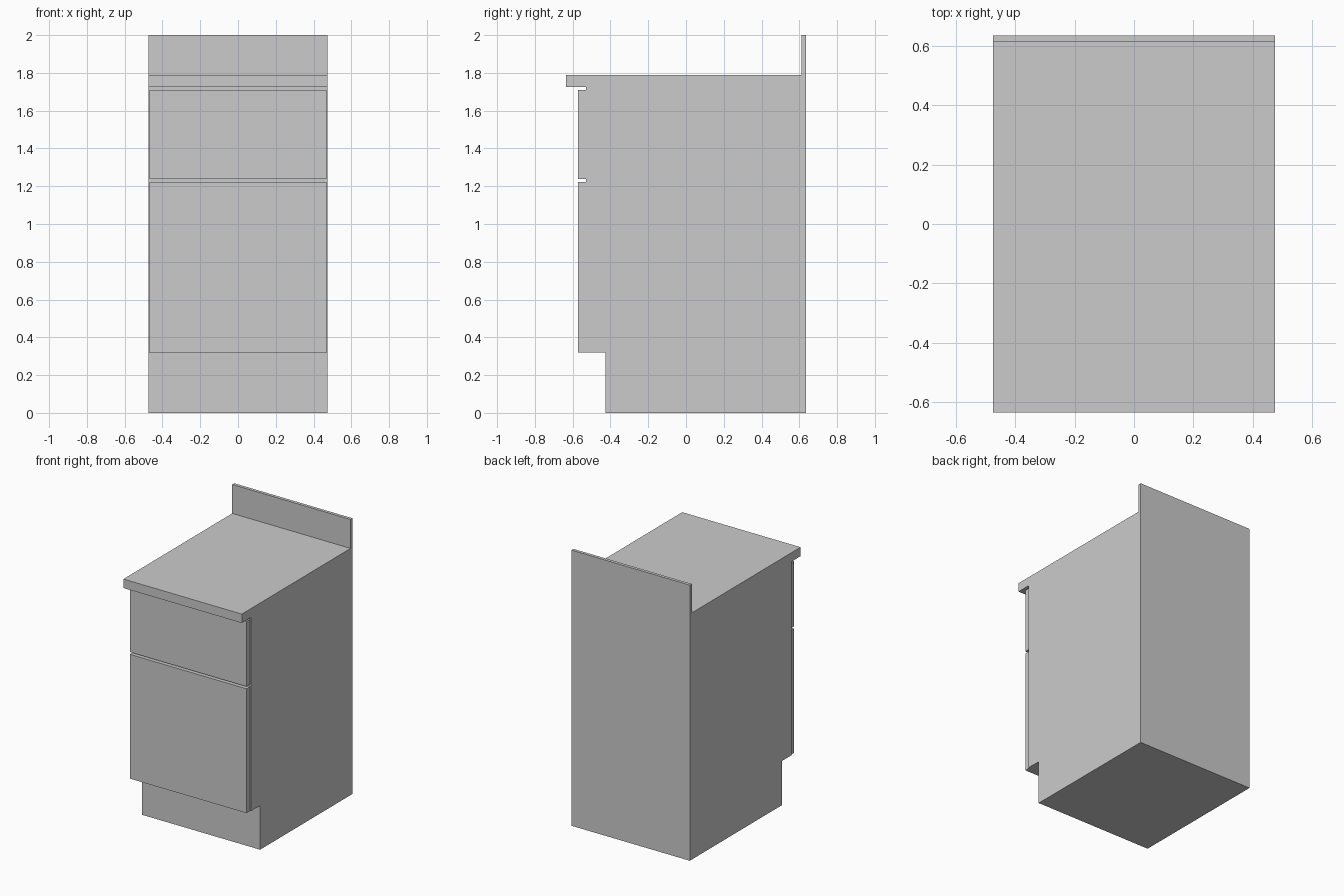
import bpy
import bmesh

if "Cube" in bpy.data.objects:
    bpy.data.objects.remove(bpy.data.objects["Cube"])


def extrude_profile(name, profile, half_width):
    """Extrude a closed (y, z) side profile symmetrically along x."""
    bm = bmesh.new()
    face = bm.faces.new([bm.verts.new((-half_width, y, z)) for y, z in profile])
    ext = bmesh.ops.extrude_face_region(bm, geom=[face])
    verts = [g for g in ext["geom"] if isinstance(g, bmesh.types.BMVert)]
    bmesh.ops.translate(bm, verts=verts, vec=(2 * half_width, 0, 0))
    bmesh.ops.recalc_face_normals(bm, faces=bm.faces)
    mesh = bpy.data.meshes.new(name)
    bm.to_mesh(mesh)
    bm.free()
    obj = bpy.data.objects.new(name, mesh)
    bpy.context.collection.objects.link(obj)
    return obj


def rect(y0, y1, z0, z1):
    return [(y0, z0), (y1, z0), (y1, z1), (y0, z1)]


HALF_W = 0.475      # carcass and worktop
FRONT_HALF_W = 0.468  # door and drawer fronts
BACK = 0.635
BODY_FRONT, PANEL_FRONT = -0.53, -0.572
WORKTOP_Z = 1.725

# Carcass with recessed toe kick
extrude_profile("carcass", [
    (-0.425, 0), (BACK, 0), (BACK, WORKTOP_Z),
    (BODY_FRONT, WORKTOP_Z), (BODY_FRONT, 0.32), (-0.425, 0.32),
], HALF_W)

# Worktop with upstand at the back
extrude_profile("worktop", [
    (-BACK, WORKTOP_Z), (BACK, WORKTOP_Z), (BACK, 2.0),
    (0.612, 2.0), (0.612, 1.79), (-BACK, 1.79),
], HALF_W)

# Door and drawer fronts
for name, z0, z1 in (("door_front", 0.32, 1.222), ("drawer_front", 1.238, 1.71)):
    extrude_profile(name, rect(PANEL_FRONT, BODY_FRONT, z0, z1), FRONT_HALF_W)
